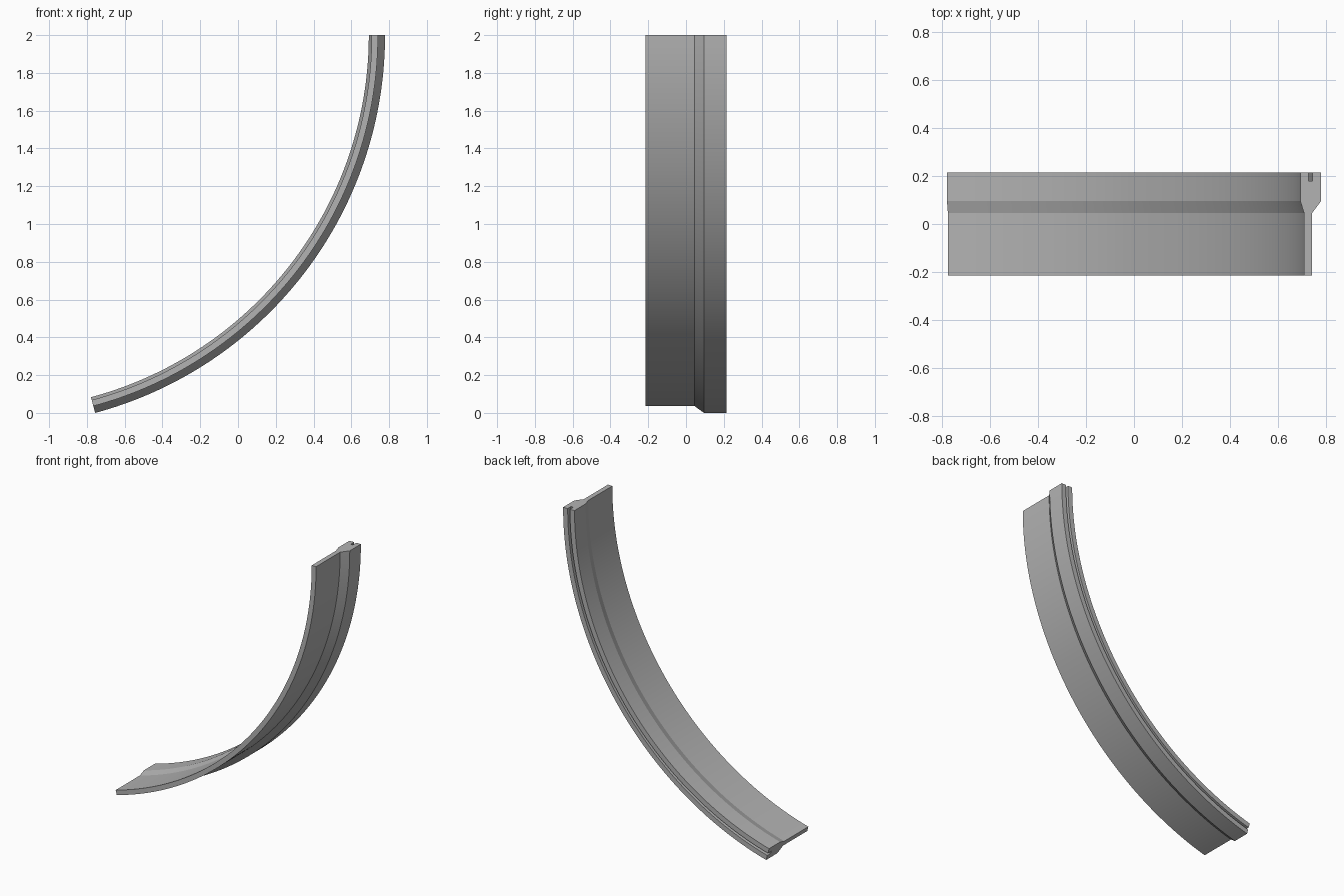
import bpy, bmesh, math

cube = bpy.data.objects.get("Cube")
if cube:
    bpy.data.objects.remove(cube, do_unlink=True)

SWEEP = math.radians(75)
STEPS = 72
OUTER = 2 / math.sin(SWEEP)          # outer radius
INNER = OUTER - 0.086                # inner radius of the thick rim
CX = -(OUTER + INNER * math.cos(SWEEP)) / 2
CZ = 2.0
HALF = 0.215                         # half of the width

grey = bpy.data.materials.new("plain grey")
grey.use_nodes = True
colour = (0.45, 0.45, 0.45, 1)
grey.diffuse_color = colour
grey.node_tree.nodes["Principled BSDF"].inputs["Base Color"].default_value = colour


def sweep(name, profile):
    """Sweep a (radius, y) outline along the arc and cap both ends."""
    bm = bmesh.new()
    rings = []
    for i in range(STEPS + 1):
        a = SWEEP * i / STEPS
        rings.append([bm.verts.new((CX + r * math.cos(a), y, CZ - r * math.sin(a)))
                      for r, y in profile])
    n = len(profile)
    for p, q in zip(rings, rings[1:]):
        for j in range(n):
            k = (j + 1) % n
            bm.faces.new((p[j], p[k], q[k], q[j]))
    bm.faces.new(rings[0])
    bm.faces.new(rings[-1])
    bmesh.ops.recalc_face_normals(bm, faces=bm.faces)
    mesh = bpy.data.meshes.new(name)
    bm.to_mesh(mesh)
    bm.free()
    mesh.materials.append(grey)
    obj = bpy.data.objects.new(name, mesh)
    bpy.context.collection.objects.link(obj)
    bpy.ops.object.select_all(action="DESELECT")
    obj.select_set(True)
    bpy.context.view_layer.objects.active = obj
    bpy.ops.object.shade_smooth_by_angle(angle=math.radians(15))
    return obj


# Curved plate with a thickened, slotted rim along the back
PLATE_IN, PLATE_OUT = 2.0, 2.033
SLOT_IN, SLOT_OUT = 2.019, 2.036
FLARE, RIM = 0.045, 0.095
sweep("curved_panel", [
    (PLATE_IN, -HALF), (PLATE_OUT, -HALF), (PLATE_OUT, FLARE),
    (OUTER, RIM), (OUTER, HALF), (SLOT_OUT, HALF), (SLOT_OUT, RIM),
    (SLOT_IN, RIM), (SLOT_IN, HALF), (INNER, HALF), (INNER, RIM),
    (PLATE_IN, FLARE),
])

# Strip seated in the slot, leaving a shallow open groove
sweep("slot_strip", [(SLOT_IN, RIM), (SLOT_OUT, RIM),
                     (SLOT_OUT, 0.178), (SLOT_IN, 0.178)])
